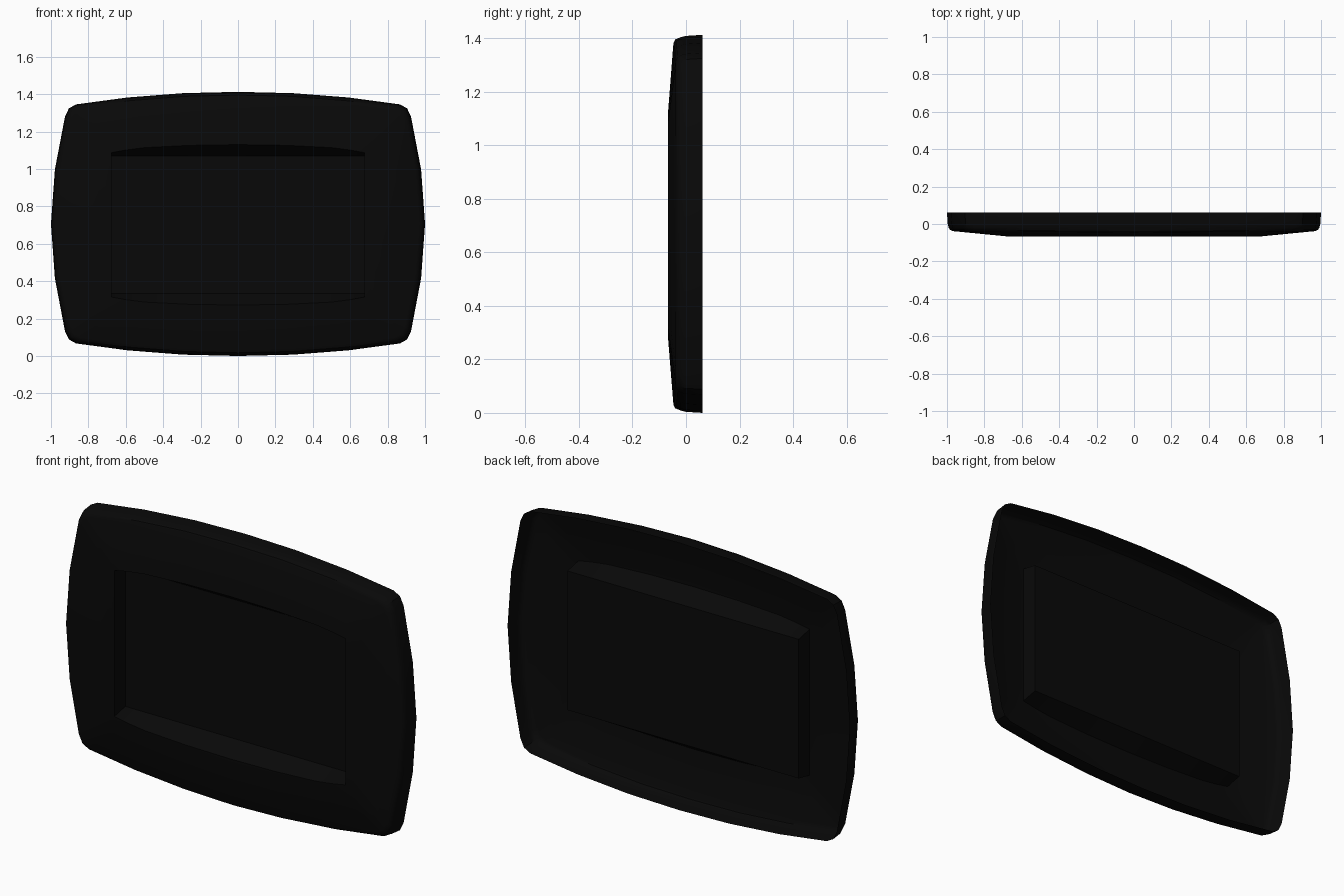
import bpy
import bmesh
import math

cube = bpy.data.objects.get("Cube")
if cube:
    bpy.data.objects.remove(cube, do_unlink=True)

MID = 0.706         # height of the casing's centre
SCREEN_MID = 0.701  # height of the screen's centre
FRONT_Y = -0.0665
SCREEN_Y = 0.025
BACK_Y = 0.0615

black = bpy.data.materials.new("black plastic")
black.use_nodes = True
COLOUR = (0.0026, 0.0026, 0.0026, 1)
black.diffuse_color = COLOUR
black.node_tree.nodes["Principled BSDF"].inputs["Base Color"].default_value = COLOUR

# Quarter outlines (x, height from centre), from the side to the top
OUTER = [(1, 0), (.979, .291), (.925, .574), (.904, .618),
         (.866, .639), (.59, .676), (.294, .699), (0, .706)]
OPENING = [(.676, 0), (.676, .15), (.676, .30), (.676, .386),
           (.60, .400), (.50, .413), (.26, .425), (0, .429)]
FLOOR = [(x, min(z, .3675)) for x, z in OPENING]


def full_loop(quarter):
    """Mirror a quarter outline into a closed loop."""
    top = quarter + [(-x, z) for x, z in quarter[-2::-1]]
    return top + [(x, -z) for x, z in top[-2:0:-1]]


def ring(quarter, depth, inset=0, mid=MID):
    """Loop of 3D points; depth is a number or a function of x."""
    pts = []
    for x, z in full_loop(quarter):
        y = depth(x) if callable(depth) else depth
        px = x - math.copysign(min(inset, abs(x)), x) * abs(x) ** .5
        pz = z - math.copysign(inset, z) * min(1, abs(z) / .57)
        pts.append((px, y, mid + pz))
    return pts


def loft(name, rings, cap=False):
    """Bridge successive rings with quads, optionally capping the last."""
    bm = bmesh.new()
    loops = [[bm.verts.new(p) for p in r] for r in rings]
    n = len(loops[0])
    for a, b in zip(loops, loops[1:]):
        for i in range(n):
            j = (i + 1) % n
            bm.faces.new((a[i], a[j], b[j], b[i]))
    if cap:
        bm.faces.new(loops[-1])
    bmesh.ops.remove_doubles(bm, verts=bm.verts, dist=1e-5)
    # Front faces look towards -y
    bm.normal_update()
    if sum(f.normal.y * f.calc_area() for f in bm.faces) > 0:
        bmesh.ops.reverse_faces(bm, faces=bm.faces)
    mesh = bpy.data.meshes.new(name)
    bm.to_mesh(mesh)
    bm.free()
    mesh.materials.append(black)
    obj = bpy.data.objects.new(name, mesh)
    bpy.context.collection.objects.link(obj)
    bpy.ops.object.select_all(action='DESELECT')
    obj.select_set(True)
    bpy.context.view_layer.objects.active = obj
    bpy.ops.object.shade_smooth_by_angle(angle=math.radians(30))


def face_edge(x):
    """Depth of the bezel's outer edge, nearer the back at the sides."""
    return -.038 - .009 * (1 - abs(x))


# Casing: open-backed rim, rounded front edge and sloping bezel
opening = ring(OPENING, FRONT_Y, mid=SCREEN_MID)
loft("casing", [
    ring(OUTER, BACK_Y),
    ring(OUTER, 0, .004),
    ring(OUTER, -.02, .009),
    ring(OUTER, lambda x: face_edge(x) + .007, .017),
    ring(OUTER, face_edge, .031),
    opening,
])

# Recess walls and flat screen behind the bezel
loft("recess_and_screen", [opening, ring(FLOOR, SCREEN_Y, mid=SCREEN_MID)], cap=True)
